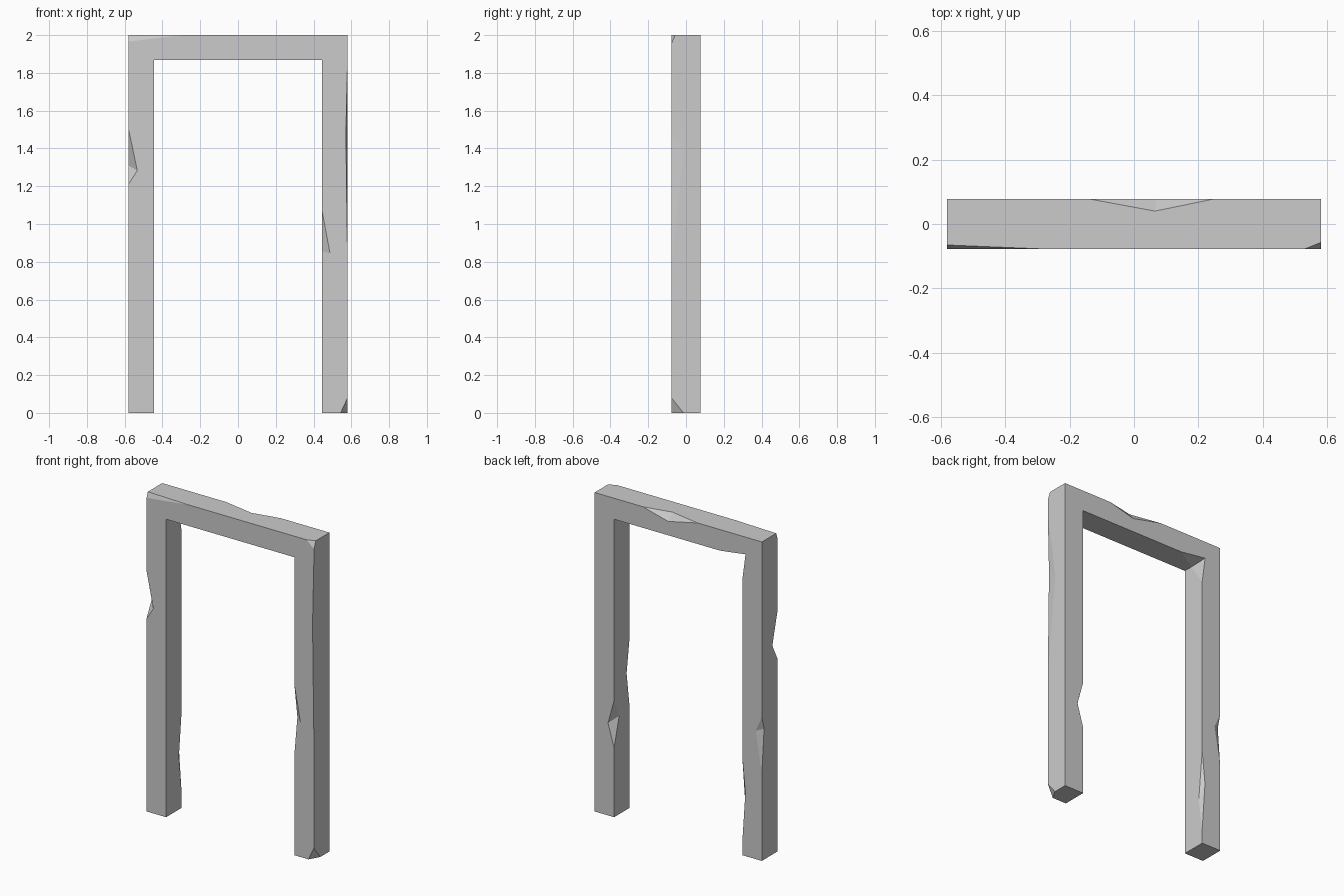
import bpy, bmesh
from mathutils import Vector

if "Cube" in bpy.data.objects:
    bpy.data.objects.remove(bpy.data.objects["Cube"])

W, D, I, T = 0.58, 0.077, 0.445, 1.868   # half width, half depth, inner half width, opening height

# Frame: U-shaped profile extruded through its depth
bm = bmesh.new()
profile = [(-W, 0), (-I, 0), (-I, T), (I, T), (I, 0), (W, 0), (W, 2), (-W, 2)]
face = bm.faces.new([bm.verts.new((x, -D, z)) for x, z in profile])
ext = bmesh.ops.extrude_face_region(bm, geom=[face])
bmesh.ops.translate(bm, vec=(0, 2 * D, 0),
                    verts=[v for v in ext["geom"] if isinstance(v, bmesh.types.BMVert)])
bmesh.ops.recalc_face_normals(bm, faces=bm.faces)
mesh = bpy.data.meshes.new("door_frame")
bm.to_mesh(mesh)
bm.free()
frame = bpy.data.objects.new("door_frame", mesh)
bpy.context.collection.objects.link(frame)


def cut(points, centre, grow=1.25):
    """Subtract a tetrahedron, grown about a point that lies on its cut planes."""
    b = bmesh.new()
    for p in points:
        b.verts.new(centre + (p - centre) * grow)
    bmesh.ops.convex_hull(b, input=b.verts)
    bmesh.ops.recalc_face_normals(b, faces=b.faces)
    m = bpy.data.meshes.new("chip_cutter")
    b.to_mesh(m)
    b.free()
    cutter = bpy.data.objects.new("chip_cutter", m)
    cutter.hide_render = True
    bpy.context.collection.objects.link(cutter)
    mod = frame.modifiers.new("chip", "BOOLEAN")
    mod.operation, mod.solver, mod.object = "DIFFERENCE", "EXACT", cutter
    bpy.context.view_layer.objects.active = frame
    bpy.ops.object.modifier_apply(modifier=mod.name)
    bpy.data.objects.remove(cutter)


def edge_chip(a, b, p, q):
    """Notch from a to b along an edge, reaching p and q on the two faces."""
    pts = [Vector(v) for v in (a, b, p, q)]
    cut(pts, (pts[2] + pts[3]) / 2)


def corner_chip(corner, a, b, c):
    """Slice off a corner through three points on its edges."""
    pts = [Vector(v) for v in (corner, a, b, c)]
    cut(pts, (pts[1] + pts[2] + pts[3]) / 3)


def leg_chip(x, y, z0, z1, px, pz, qy, qz):
    """Notch in a vertical leg edge at (x, y)."""
    edge_chip((x, y, z0), (x, y, z1), (px, y, pz), (x, qy, qz))


# Notches in the leg edges
leg_chip(-W, -D, 1.21, 1.505, -0.533, 1.283, -0.027, 1.31)   # left outer front
leg_chip(I, -D, 0.63, 1.07, 0.487, 0.845, -0.047, 0.855)     # right inner front
leg_chip(W, -D, 0.78, 1.88, 0.571, 1.48, -0.01, 1.42)        # right outer front
leg_chip(I, D, 0.434, 0.73, 0.487, 0.58, 0.027, 0.616)       # right inner back
leg_chip(-W, D, 0.547, 0.90, -0.538, 0.806, 0.055, 0.82)     # left outer back
leg_chip(-I, D, 0.09, 0.61, -0.466, 0.40, 0.047, 0.30)       # left inner back

# Notch in the top back edge
edge_chip((-0.135, D, 2), (0.245, D, 2), (0.065, 0.04, 2), (0.07, D, 1.955))
# Notch in the inside corner at the back left
edge_chip((-0.29, D, T), (-I, D, 1.73), (-0.467, D, 1.892), (-I, -0.02, T))

# Sliced corners on the front
corner_chip((W, -D, 0), (W, -D, 0.08), (0.543, -D, 0), (W, -0.013, 0))
corner_chip((W, -D, 2), (W, -D, 1.955), (0.53, -D, 2), (W, -0.057, 2))
corner_chip((-W, -D, 2), (-W, -D, 1.966), (-0.29, -D, 2), (-W, -0.065, 2))
